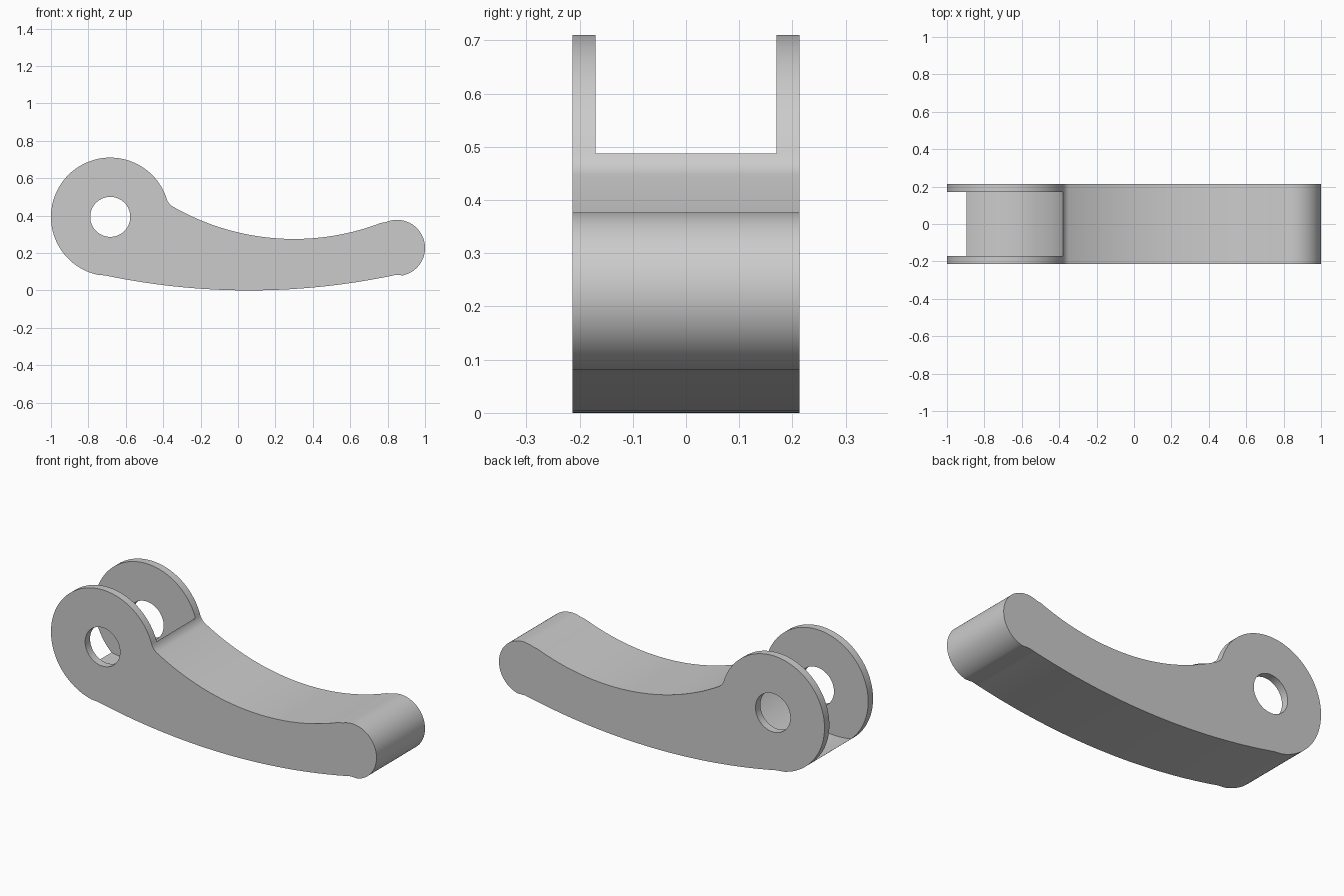
import bpy, bmesh
from math import cos, sin, atan2, hypot, sqrt, acos, radians, pi
from mathutils import Vector

if "Cube" in bpy.data.objects:
    bpy.data.objects.remove(bpy.data.objects["Cube"])

HALF_WIDTH = 0.213
HALF_SLOT = 0.17

grey = bpy.data.materials.new("light grey")
grey.use_nodes = True
grey.diffuse_color = (0.6, 0.6, 0.6, 1)
grey.node_tree.nodes["Principled BSDF"].inputs["Base Color"].default_value = (0.6, 0.6, 0.6, 1)


def arc(centre, radius, start, end, steps):
    """Points along an arc in the x-z plane."""
    angles = [start + (end - start) * i / steps for i in range(steps + 1)]
    return [centre + radius * Vector((cos(a), sin(a))) for a in angles]


def angle(a, b):
    """Direction from a to b."""
    return atan2(b.y - a.y, b.x - a.x)


def extrude(name, points, half):
    """Solid made by sweeping an x-z outline along y."""
    bm = bmesh.new()
    face = bm.faces.new([bm.verts.new((p.x, -half, p.y)) for p in points])
    swept = bmesh.ops.extrude_face_region(bm, geom=[face])["geom"]
    verts = [v for v in swept if isinstance(v, bmesh.types.BMVert)]
    bmesh.ops.translate(bm, verts=verts, vec=(0, 2 * half, 0))
    bmesh.ops.recalc_face_normals(bm, faces=bm.faces)
    mesh = bpy.data.meshes.new(name)
    bm.to_mesh(mesh)
    bm.free()
    mesh.materials.append(grey)
    obj = bpy.data.objects.new(name, mesh)
    bpy.context.collection.objects.link(obj)
    return obj


# Arcs that make up the side outline
lug, lug_r = Vector((-0.683, 0.393)), 0.317
tip, tip_r = Vector((0.85, 0.227)), 0.15
top, top_r = Vector((0.3, 1.575)), 1.3
belly, belly_r = Vector((0.06, 3.75)), 3.75

# Fillet between the lug and the hollow top
fillet_r = 0.07
reach_lug, reach_top = lug_r + fillet_r, top_r - fillet_r
gap = hypot(*(top - lug))
turn = acos((reach_lug**2 + gap**2 - reach_top**2) / (2 * reach_lug * gap))
# Of the two solutions, the one lying on the handle side
heading = angle(lug, top) - turn
fillet = lug + reach_lug * Vector((cos(heading), sin(heading)))

outline = arc(lug, lug_r, heading, angle(belly, lug) + 2 * pi, 72)
outline += arc(belly, belly_r, angle(belly, lug), angle(belly, tip), 40)[1:-1]
outline += arc(tip, tip_r, angle(belly, tip), angle(tip, top), 40)
outline += arc(top, top_r, angle(top, tip), angle(top, fillet), 40)[1:]
outline += arc(fillet, fillet_r, angle(top, fillet), heading - pi, 10)[1:-1]
lever = extrude("lever", outline, HALF_WIDTH)

# Pin hole and rounded slot between the two lugs
hole = extrude("hole_cutter", arc(lug, 0.107, 0, 2 * pi, 64)[:-1], 0.5)
slot = extrude("slot_cutter", arc(Vector((-0.81, 0.592)), 0.442, 0, 2 * pi, 128)[:-1], HALF_SLOT)
for cutter in (slot, hole):
    cutter.hide_render = True
    mod = lever.modifiers.new(cutter.name, "BOOLEAN")
    mod.operation = "DIFFERENCE"
    mod.solver = "EXACT"
    mod.object = cutter

# Keep the cut shape and drop the cutters
graph = bpy.context.evaluated_depsgraph_get()
cut_mesh = bpy.data.meshes.new_from_object(lever.evaluated_get(graph))
lever.modifiers.clear()
lever.data = cut_mesh
for cutter in (slot, hole):
    bpy.data.objects.remove(cutter)

# Smooth curved walls, sharp rims
bpy.ops.object.select_all(action="DESELECT")
lever.select_set(True)
bpy.context.view_layer.objects.active = lever
bpy.ops.object.shade_smooth_by_angle(angle=radians(30))
